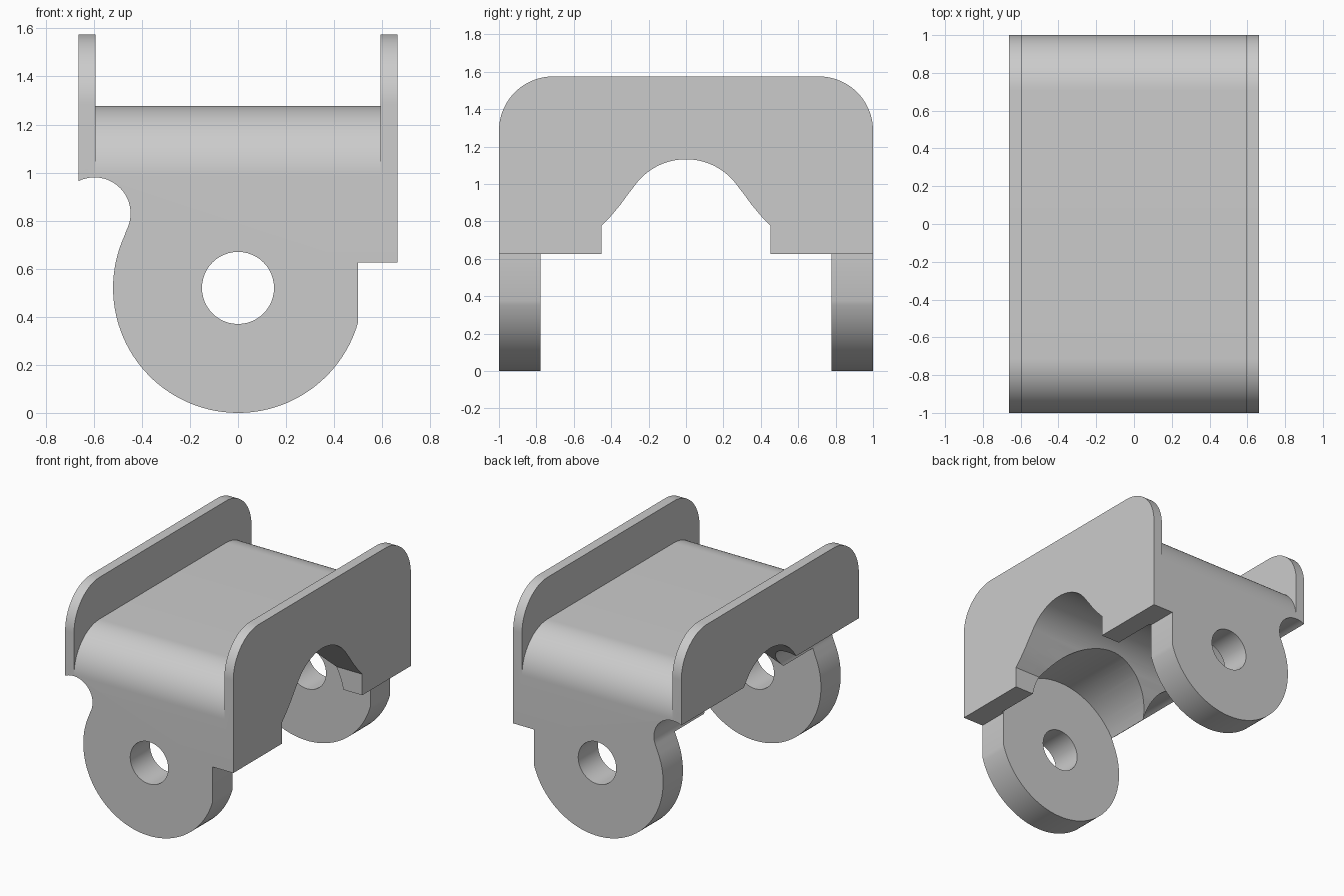
import bpy, bmesh
from math import sin, cos, radians, degrees, atan2, acos
from mathutils import Vector

if "Cube" in bpy.data.objects:
    bpy.data.objects.remove(bpy.data.objects["Cube"], do_unlink=True)

HALF_X, INNER_X = 0.663, 0.593     # outer and inner faces of the side plates
PLATE_TOP, DECK_TOP = 1.575, 1.277
FILLET = 0.29
LUG_Z, LUG_R = 0.52, 0.52
NOTCH, NOTCH_R = (-0.597, 0.83), 0.15
STEP_X, STEP_Z = 0.50, 0.625


def arc(cx, cz, r, a0, a1, n=24):
    """Points on an arc, angles in degrees."""
    steps = [radians(a0 + (a1 - a0) * i / n) for i in range(n + 1)]
    return [(cx + r * cos(a), cz + r * sin(a)) for a in steps]


def prism(name, points, axis, lo, hi):
    """Extrude a 2D profile (horizontal, z) along the x or y axis."""
    bm = bmesh.new()
    place = (lambda p: (lo, p[0], p[1])) if axis == "x" else (lambda p: (p[0], lo, p[1]))
    face = bm.faces.new([bm.verts.new(place(p)) for p in points])
    new = bmesh.ops.extrude_face_region(bm, geom=[face])["geom"]
    shift = Vector((hi - lo, 0, 0)) if axis == "x" else Vector((0, hi - lo, 0))
    bmesh.ops.translate(bm, vec=shift, verts=[g for g in new if isinstance(g, bmesh.types.BMVert)])
    bmesh.ops.recalc_face_normals(bm, faces=bm.faces)
    mesh = bpy.data.meshes.new(name)
    bm.to_mesh(mesh)
    bm.free()
    obj = bpy.data.objects.new(name, mesh)
    bpy.context.collection.objects.link(obj)
    return obj


def combine(target, tool, operation):
    """Apply an exact boolean and discard the tool."""
    mod = target.modifiers.new(tool.name, "BOOLEAN")
    mod.operation, mod.solver, mod.object = operation, "EXACT", tool
    bpy.context.view_layer.objects.active = target
    bpy.ops.object.modifier_apply(modifier=mod.name)
    bpy.data.objects.remove(tool, do_unlink=True)


def mirrored(half):
    """Complete a half profile running from the outside to the centre."""
    return half + [(-y, z) for y, z in reversed(half) if y > 1e-6]


# Side silhouette: tall block with rounded upper corners
corner = arc(1 - FILLET, PLATE_TOP - FILLET, FILLET, 0, 90)
bracket = prism("bracket", mirrored([(1, -0.1)] + corner), "x", -HALF_X, HALF_X)

# Front silhouette: round lug, relief notch on one side, square step on the other
to_lug = degrees(atan2(LUG_Z - NOTCH[1], -NOTCH[0]))
notch_start = degrees(acos((-HALF_X - NOTCH[0]) / NOTCH_R))
step_angle = 360 - degrees(acos(STEP_X / LUG_R))
outline = [(STEP_X, STEP_Z), (0.8, STEP_Z), (0.8, 1.7), (-0.8, 1.7)]
notch_arc = arc(*NOTCH, NOTCH_R, notch_start, to_lug)
outline += [(-0.8, notch_arc[0][1])] + notch_arc
outline += arc(0, LUG_Z, LUG_R, 180 + to_lug, step_angle, 64)[1:]
combine(bracket, prism("front_outline", outline, "y", -1.1, 1.1), "INTERSECT")

# Channel between the side plates, leaving a deck with rounded ends
deck = arc(1 - FILLET, DECK_TOP - FILLET, FILLET, 0, 90)
channel = mirrored([(1.2, 1.8), (1.2, DECK_TOP - FILLET)] + deck)
combine(bracket, prism("deck_channel", channel, "x", -INNER_X, INNER_X), "DIFFERENCE")

# Round clearance between the two lugs
clearance = [(0.525, -0.2)] + arc(0, LUG_Z, 0.525, 0, 180, 64) + [(-0.525, -0.2)]
combine(bracket, prism("lug_clearance", clearance, "y", -0.777, 0.777), "DIFFERENCE")

# Flared arch running through from side to side
flare = [(0.452, 0.3), (0.452, 0.775), (0.40, 0.83), (0.35, 0.89), (0.31, 0.945)]
crown = arc(0, 0.794, 0.338, 34, 90, 20)
combine(bracket, prism("side_arch", mirrored(flare + crown), "x", -0.9, 0.9), "DIFFERENCE")

# Pin hole through both lugs
combine(bracket, prism("pin_hole", arc(0, LUG_Z, 0.15, 0, 352.5, 47), "y", -1.2, 1.2), "DIFFERENCE")

# Material and shading
grey = bpy.data.materials.new("plain_grey")
grey.use_nodes = True
colour = (0.6, 0.6, 0.6, 1)
grey.diffuse_color = colour
grey.node_tree.nodes["Principled BSDF"].inputs["Base Color"].default_value = colour
bracket.data.materials.clear()
bracket.data.materials.append(grey)
for poly in bracket.data.polygons:
    poly.material_index = 0
bpy.ops.object.select_all(action="DESELECT")
bracket.select_set(True)
bpy.context.view_layer.objects.active = bracket
bpy.ops.object.shade_smooth_by_angle(angle=radians(25))
